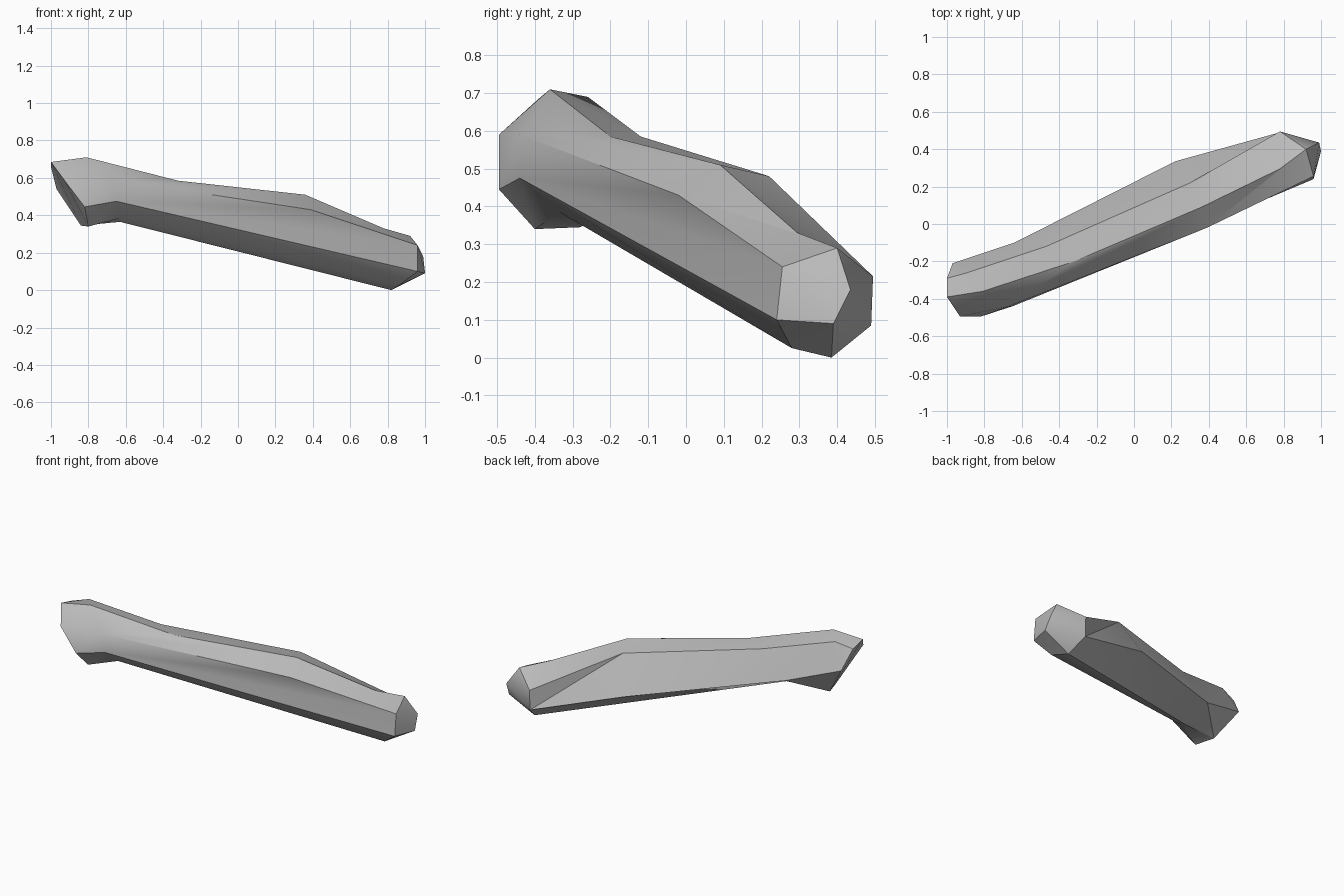
import bpy
import bmesh
import math

cube = bpy.data.objects.get("Cube")
if cube:
    bpy.data.objects.remove(cube, do_unlink=True)

# Lengthwise ridges, each running from the left-hand tip to the right-hand tip
ridges = {
    "top": [(-1, -.39, .685), (-.81, -.36, .71), (-.32, -.2, .585),
            (.36, .09, .51), (.78, .295, .33), (.92, .4, .29)],
    "front_upper": [(-.93, -.495, .59), (-.67, -.44, .59), (.39, -.02, .43), (.96, .255, .24)],
    "front_lower": [(-.82, -.495, .445), (-.65, -.44, .475), (.96, .24, .1)],
    "underside": [(-.8, -.4, .34), (-.63, -.335, .385), (.86, .28, .025)],
    "keel": [(-.84, -.28, .345), (-.63, -.29, .365), (.82, .385, 0)],
    "back_lower": [(-.97, -.21, .54), (-.64, -.1, .43), (.22, .335, .26), (.78, .49, .085)],
    "back_upper": [(-1, -.29, .66), (-.89, -.26, .69), (-.47, -.12, .585),
                   (.3, .22, .48), (.78, .495, .215)],
}

bm = bmesh.new()
lines = [[bm.verts.new(p) for p in pts] for pts in ridges.values()]
tip_high = bm.verts.new((.99, .435, .18))
tip_low = bm.verts.new((1, .39, .09))


def zip_ridges(a, b):
    """Join two ridges of unequal point counts with a strip of triangles."""
    i = j = 0
    while i < len(a) - 1 or j < len(b) - 1:
        step_a = j == len(b) - 1 or (i < len(a) - 1 and a[i + 1].co.x <= b[j + 1].co.x)
        if step_a:
            bm.faces.new((a[i], b[j], a[i + 1]))
            i += 1
        else:
            bm.faces.new((a[i], b[j], b[j + 1]))
            j += 1


# Long sides
for index, line in enumerate(lines):
    zip_ridges(line, lines[(index + 1) % len(lines)])

# Slanted end at the upper tip
bm.faces.new([line[0] for line in lines])

# Blunt faceted end at the lower tip
top, upper, lower, under, heel, back_low, back_up = [line[-1] for line in lines]
for corners in (
    (top, upper, tip_high),
    (upper, lower, tip_low, tip_high),
    (lower, under, heel, tip_low),
    (heel, back_low, tip_low),
    (back_low, back_up, tip_high, tip_low),
    (back_up, top, tip_high),
):
    bm.faces.new(corners)

bmesh.ops.triangulate(bm, faces=[f for f in bm.faces if len(f.verts) > 3])
bmesh.ops.recalc_face_normals(bm, faces=bm.faces)
mesh = bpy.data.meshes.new("shard")
bm.to_mesh(mesh)
bm.free()

# Single grey colour
grey = bpy.data.materials.new("stone grey")
grey.use_nodes = True
colour = (.5, .5, .5, 1)
grey.diffuse_color = colour
grey.node_tree.nodes["Principled BSDF"].inputs["Base Color"].default_value = colour
mesh.materials.append(grey)

shard = bpy.data.objects.new("shard", mesh)
bpy.context.collection.objects.link(shard)
bpy.ops.object.select_all(action="DESELECT")
shard.select_set(True)
bpy.context.view_layer.objects.active = shard
bpy.ops.object.shade_smooth_by_angle(angle=math.radians(34))
